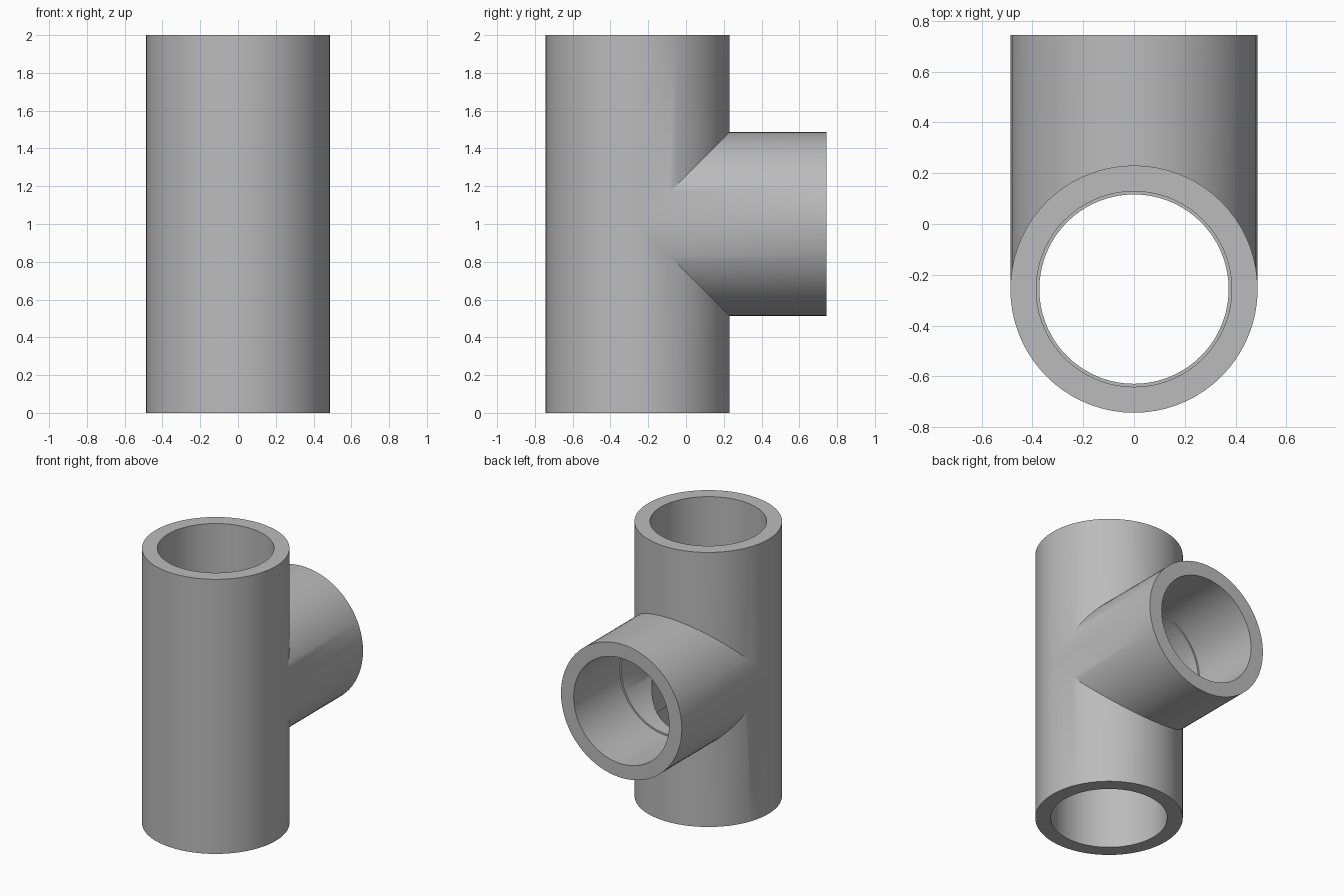
import bpy, bmesh
from math import sin, cos, pi, radians

cube = bpy.data.objects.get("Cube")
if cube:
    bpy.data.objects.remove(cube, do_unlink=True)

SIDES = 72
OUTER, SOCKET, BORE = 0.487, 0.385, 0.373   # radii
ARM, SHOULDER = 1.0, 0.47                   # distances from the crossing point
AXIS_Y = (OUTER - ARM) / 2                  # centres the tee front to back

grey = bpy.data.materials.new("plain_grey")
grey.use_nodes = True
colour = (0.5, 0.5, 0.5, 1)
grey.diffuse_color = colour
grey.node_tree.nodes["Principled BSDF"].inputs["Base Color"].default_value = colour

# Each arm runs from its outer mitre, round the open end, to its inner mitre
PROFILE = [(OUTER, None), (OUTER, ARM), (SOCKET, ARM),
           (SOCKET, SHOULDER), (BORE, SHOULDER), (BORE, None)]


def add_arm(bm, place, mitre):
    rings = []
    for radius, dist in PROFILE:
        ring = []
        for i in range(SIDES):
            a = 2 * pi * i / SIDES
            u, v = radius * cos(a), radius * sin(a)
            d = mitre(v) if dist is None else dist
            ring.append(bm.verts.new(place(u, v, d)))
        rings.append(ring)
    for r0, r1 in zip(rings, rings[1:]):
        for i in range(SIDES):
            j = (i + 1) % SIDES
            bm.faces.new((r0[i], r0[j], r1[j], r1[i]))


bm = bmesh.new()
# Upper and lower arms of the straight pipe
for side in (1, -1):
    add_arm(bm, lambda u, v, d: (u, v + AXIS_Y, 1 + side * d), lambda v: max(0, v))
# Branch at the back
add_arm(bm, lambda u, v, d: (u, d + AXIS_Y, 1 + v), abs)

# Weld the mitres into one watertight fitting
bmesh.ops.remove_doubles(bm, verts=bm.verts, dist=0.0005)
bmesh.ops.recalc_face_normals(bm, faces=bm.faces)
mesh = bpy.data.meshes.new("pipe_tee")
bm.to_mesh(mesh)
bm.free()
mesh.materials.append(grey)

tee = bpy.data.objects.new("pipe_tee", mesh)
bpy.context.collection.objects.link(tee)
bpy.ops.object.select_all(action='DESELECT')
tee.select_set(True)
bpy.context.view_layer.objects.active = tee
bpy.ops.object.shade_smooth_by_angle(angle=radians(30))
